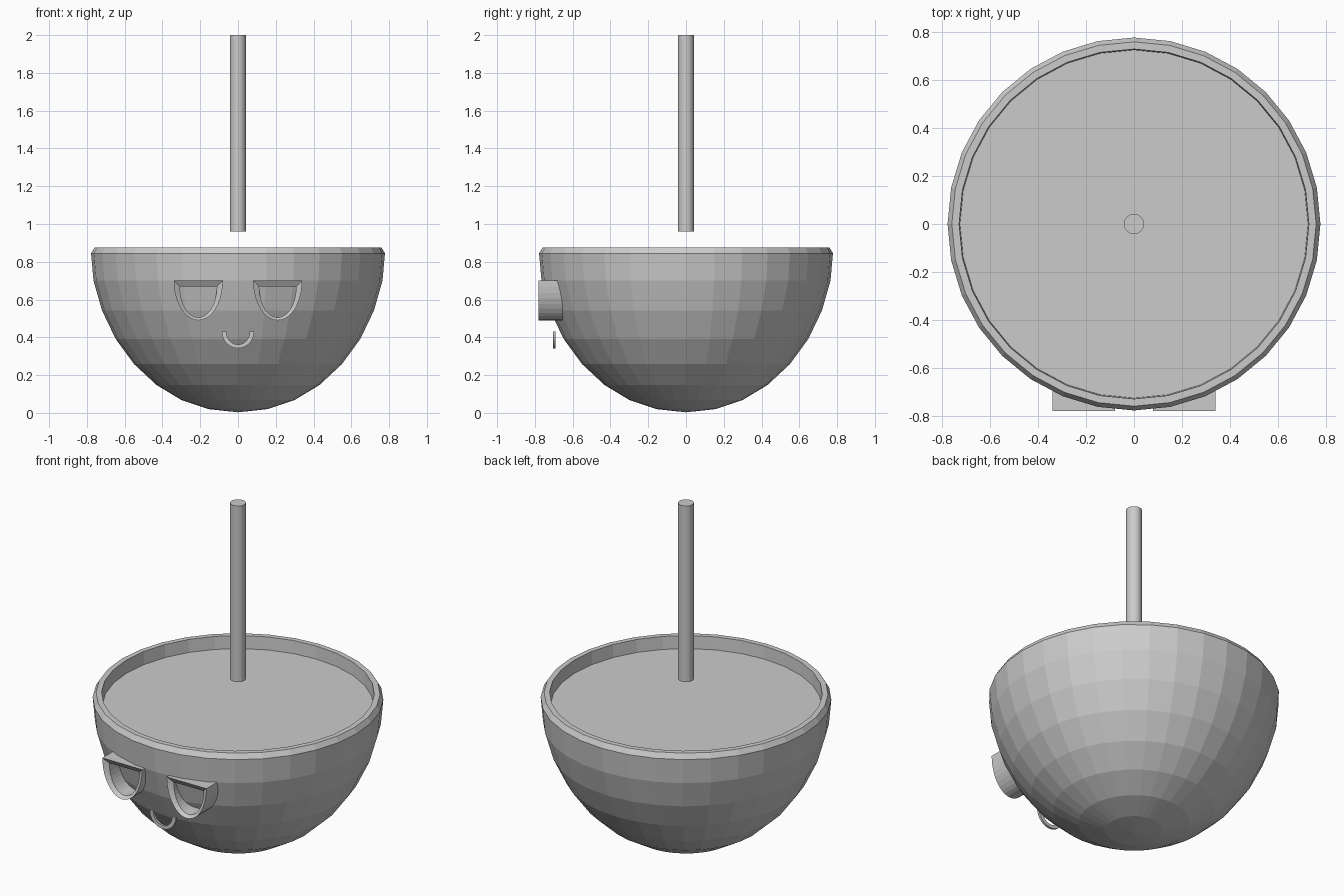
import bpy, bmesh
from math import sin, cos, pi

if "Cube" in bpy.data.objects:
    bpy.data.objects.remove(bpy.data.objects["Cube"])


def skin(name, loops, wrap=False, cap_start=False, cap_end=False):
    """Bridge a chain of equal-length closed loops into a flat-shaded mesh."""
    bm = bmesh.new()
    rings = [[bm.verts.new(p) for p in loop] for loop in loops]
    pairs = list(zip(rings, rings[1:]))
    if wrap:
        pairs.append((rings[-1], rings[0]))
    for a, b in pairs:
        n = len(a)
        for i in range(n):
            j = (i + 1) % n
            bm.faces.new((a[i], a[j], b[j], b[i]))
    if cap_start:
        bm.faces.new(rings[0][::-1])
    if cap_end:
        bm.faces.new(rings[-1])
    bmesh.ops.remove_doubles(bm, verts=bm.verts, dist=1e-5)
    bmesh.ops.recalc_face_normals(bm, faces=bm.faces)
    mesh = bpy.data.meshes.new(name)
    bm.to_mesh(mesh)
    bm.free()
    obj = bpy.data.objects.new(name, mesh)
    bpy.context.collection.objects.link(obj)
    return obj


def circle(r, z, n=32):
    return [(r * cos(2 * pi * i / n), r * sin(2 * pi * i / n), z) for i in range(n)]


def half_oval(cx, top, w, h, y, n=20):
    return [(cx - w * cos(pi * i / n), y, top - h * sin(pi * i / n)) for i in range(n + 1)]


# Hemispherical bowl with chamfered rim; the last ring closes as the soil
bowl_profile = [(0, 0.003), (0.155, 0.02), (0.298, 0.067), (0.432, 0.148), (0.55, 0.258),
                (0.648, 0.392), (0.72, 0.542), (0.765, 0.70), (0.778, 0.845),
                (0.76, 0.875), (0.73, 0.875), (0.725, 0.78)]
outer = skin("bowl", [circle(max(r, 1e-7), z) for r, z in bowl_profile])
skin("soil", [circle(0.727, 0.77), circle(0.727, 0.80)], cap_start=True, cap_end=True)

# Stem
skin("stem", [circle(0.042, 0.96), circle(0.042, 2.0)], cap_start=True, cap_end=True)

# Eyes: deep half-oval frames with an inward sloping front face
for side, cx in (("left", -0.21), ("right", 0.21)):
    skin(side + "_eye", [
        half_oval(cx, 0.70, 0.13, 0.21, -0.61),
        half_oval(cx, 0.70, 0.13, 0.21, -0.78),
        half_oval(cx, 0.67, 0.098, 0.165, -0.76),
        half_oval(cx, 0.67, 0.098, 0.165, -0.61)], wrap=True)


# Mouth: thin half ring floating in front of the bowl
def smile(y):
    return half_oval(0, 0.43, 0.085, 0.088, y) + half_oval(0, 0.43, 0.062, 0.068, y)[::-1]


skin("mouth", [smile(-0.69), smile(-0.703)], cap_start=True, cap_end=True)
